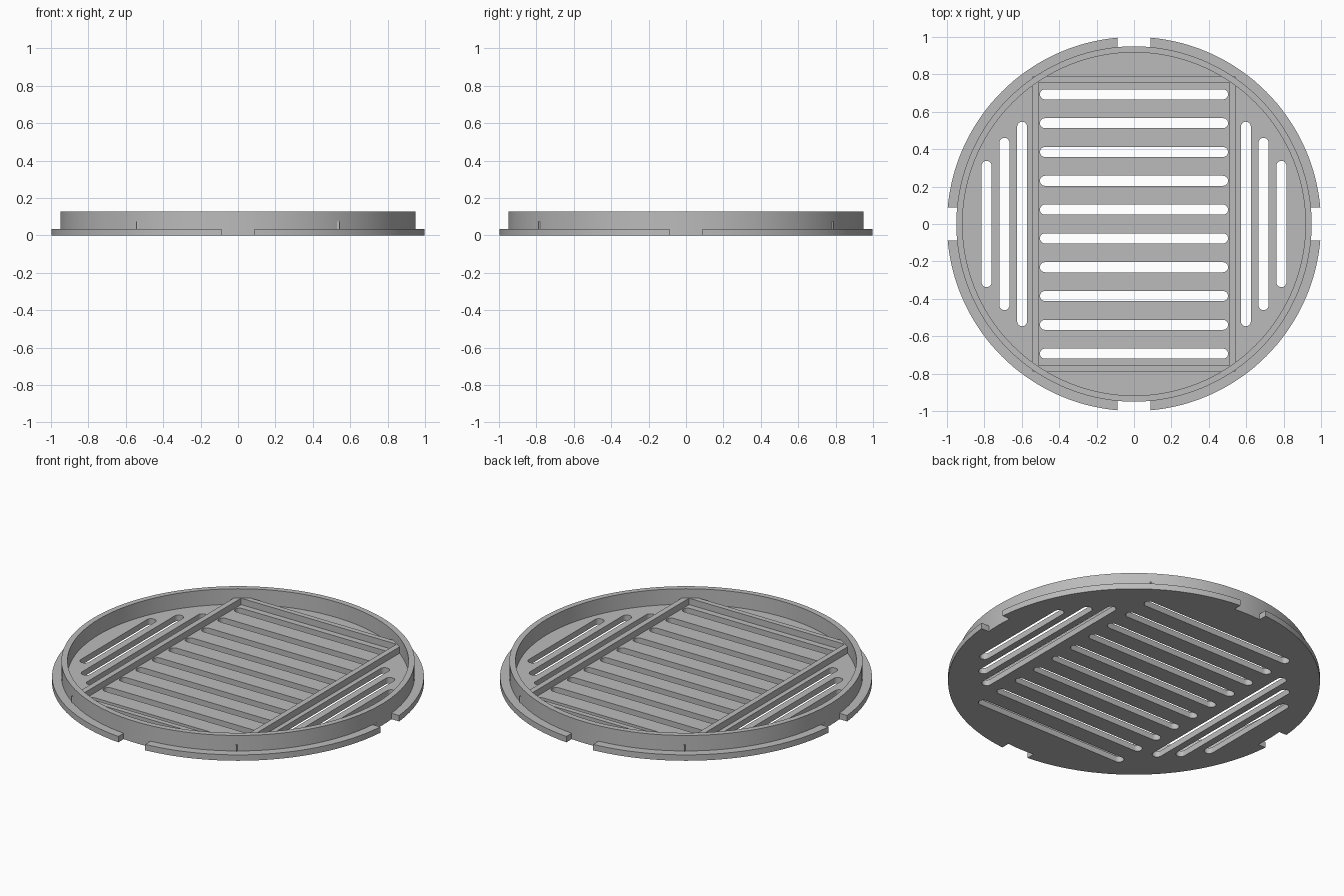
import bpy, bmesh
from math import sin, cos, pi, asin, sqrt

cube = bpy.data.objects.get("Cube")
if cube:
    bpy.data.objects.remove(cube, do_unlink=True)

grey = bpy.data.materials.new("plain grey")
grey.use_nodes = True
colour = (0.5, 0.5, 0.5, 1)
grey.diffuse_color = colour
grey.node_tree.nodes["Principled BSDF"].inputs["Base Color"].default_value = colour


def arc(radius, start, end, steps, cx=0, cy=0):
    angles = [start + (end - start) * i / steps for i in range(steps + 1)]
    return [(cx + radius * cos(a), cy + radius * sin(a)) for a in angles]


def circle(radius, steps=144):
    return arc(radius, 0, 2 * pi, steps)[:-1]


def rectangle(x, y):
    return [(x, y), (-x, y), (-x, -y), (x, -y)]


def slot(cx, cy, half_length, radius, upright):
    # Rounded slot, lying along x or standing along y
    d = half_length - radius
    pts = arc(radius, -pi / 2, pi / 2, 10, d) + arc(radius, pi / 2, 3 * pi / 2, 10, -d)
    return [(cx - y, cy + x) if upright else (cx + x, cy + y) for x, y in pts]


def extrude_outlines(name, outlines, z0, z1):
    # Flat filled outlines (inner ones become holes), given thickness
    curve = bpy.data.curves.new(name + " outline", "CURVE")
    curve.dimensions = "2D"
    curve.fill_mode = "BOTH"
    curve.extrude = (z1 - z0) / 2
    for pts in outlines:
        spline = curve.splines.new("POLY")
        spline.points.add(len(pts) - 1)
        for p, (x, y) in zip(spline.points, pts):
            p.co = (x, y, 0, 1)
        spline.use_cyclic_u = True
    temp = bpy.data.objects.new(name + " temp", curve)
    bpy.context.collection.objects.link(temp)
    graph = bpy.context.evaluated_depsgraph_get()
    mesh = bpy.data.meshes.new_from_object(temp.evaluated_get(graph))
    bpy.data.objects.remove(temp, do_unlink=True)
    bpy.data.curves.remove(curve)
    bm = bmesh.new()
    bm.from_mesh(mesh)
    bmesh.ops.remove_doubles(bm, verts=bm.verts, dist=0.0001)
    bmesh.ops.recalc_face_normals(bm, faces=bm.faces)
    bmesh.ops.translate(bm, verts=bm.verts, vec=(0, 0, (z0 + z1) / 2))
    bm.to_mesh(mesh)
    bm.free()
    mesh.materials.clear()
    mesh.materials.append(grey)
    obj = bpy.data.objects.new(name, mesh)
    bpy.context.collection.objects.link(obj)
    bpy.ops.object.select_all(action="DESELECT")
    obj.select_set(True)
    bpy.context.view_layer.objects.active = obj
    bpy.ops.object.shade_smooth_by_angle(angle=pi / 6)
    return obj


PLATE_TOP, RIB_TOP, RIM_TOP = 0.035, 0.073, 0.127
RIM_OUT, RIM_IN = 0.95, 0.917
NOTCH = 0.088

# Plate outline: four flange arcs with parallel-sided notches between them
outer_half, inner_half = asin(NOTCH), asin(NOTCH / RIM_OUT)
outline = []
for q in range(4):
    a = q * pi / 2
    outline += arc(RIM_OUT, a - inner_half, a + inner_half, 6)
    outline += arc(1, a + outer_half, a + pi / 2 - outer_half, 32)

# Ventilation slots: ten across the middle, three on each side
slots = [slot(0, (i - 4.5) * 0.154, 0.503, 0.027, False) for i in range(10)]
for side in (-1, 1):
    for x, half_length in ((0.598, 0.547), (0.693, 0.461), (0.788, 0.338)):
        slots.append(slot(side * x, 0, half_length, 0.027, True))

extrude_outlines("slotted_plate", [outline] + slots, 0, PLATE_TOP)
extrude_outlines("raised_rim", [circle(RIM_OUT), circle(RIM_IN)], PLATE_TOP, RIM_TOP)
extrude_outlines("rib_frame", [rectangle(0.543, 0.788), rectangle(0.51, 0.757)],
                 PLATE_TOP, RIB_TOP)
